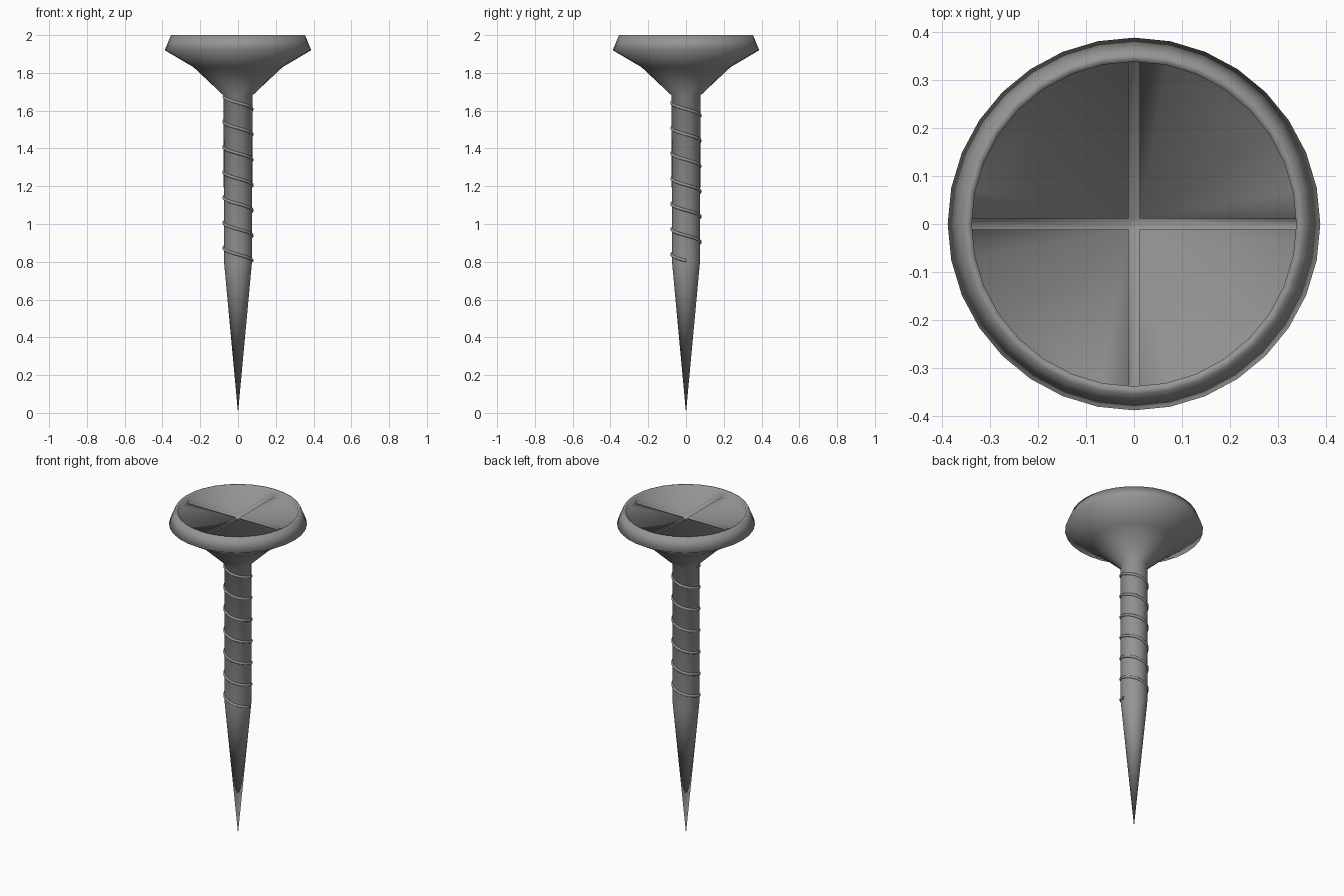
import bpy, bmesh, math

if "Cube" in bpy.data.objects:
    bpy.data.objects.remove(bpy.data.objects["Cube"])

SIDES = 32
STEP = 2 * math.pi / SIDES
R_DISH, Z_FLOOR, Z_SLOT, HALF = 0.338, 1.96, 1.93, 0.011

# dark grey metal
metal = bpy.data.materials.new("metal")
metal.diffuse_color = (0.3, 0.3, 0.3, 1)
metal.use_nodes = True
metal.node_tree.nodes["Principled BSDF"].inputs["Base Color"].default_value = metal.diffuse_color

bm = bmesh.new()


def polar(r, a, z):
    return bm.verts.new((r * math.cos(a), r * math.sin(a), z))


# screw body: tip, shank, flared head and rim
tip = bm.verts.new((0, 0, 0))
rings = [[polar(r, i * STEP, z) for i in range(SIDES)] for r, z in (
    (0.075, 0.81), (0.076, 1.68), (0.235, 1.83), (0.388, 1.92),
    (0.355, 2.0), (R_DISH, 1.998))]
for i in range(SIDES):
    j = (i + 1) % SIDES
    bm.faces.new((tip, rings[0][j], rings[0][i]))
    for a, b in zip(rings, rings[1:]):
        bm.faces.new((a[i], a[j], b[j], b[i]))
lip = rings[-1]

# recessed dish floor: four flat quadrants around a cross slot
edge = math.asin(HALF / R_DISH)
per = SIDES // 4
quads = []
for q in range(4):
    base = q * math.pi / 2
    angles = [edge] + [k * STEP for k in range(1, per)] + [math.pi / 2 - edge]
    arc = [polar(R_DISH, base + a, Z_FLOOR) for a in angles]
    corner = polar(HALF * math.sqrt(2), base + math.pi / 4, Z_FLOOR)
    bm.faces.new(arc + [corner])
    # dish wall
    for k in range(per):
        bm.faces.new((lip[q * per + k], lip[(q * per + k + 1) % SIDES],
                      arc[k + 1], arc[k]))
    # slot side walls
    low = [polar(R_DISH, base + edge, Z_SLOT),
           polar(HALF * math.sqrt(2), base + math.pi / 4, Z_SLOT),
           polar(R_DISH, base + math.pi / 2 - edge, Z_SLOT)]
    bm.faces.new((arc[0], corner, low[1], low[0]))
    bm.faces.new((corner, arc[-1], low[2], low[1]))
    quads.append((arc, low))
for q in range(4):
    (arc, low), (arc2, low2) = quads[q], quads[(q + 1) % 4]
    # slot ends and arm floors
    bm.faces.new((lip[(q + 1) * per % SIDES], arc2[0], arc[-1]))
    bm.faces.new((arc[-1], arc2[0], low2[0], low[2]))
    bm.faces.new((low[2], low2[0], low2[1], low[1]))
bm.faces.new([low[1] for _, low in quads])

bmesh.ops.recalc_face_normals(bm, faces=bm.faces[:])
for f in bm.faces:
    f.smooth = True
mesh = bpy.data.meshes.new("screw_body")
bm.to_mesh(mesh)
bm.free()
mesh.materials.append(metal)
bpy.context.collection.objects.link(bpy.data.objects.new("screw_body", mesh))

# helical thread around the shank
curve = bpy.data.curves.new("thread", 'CURVE')
curve.dimensions = '3D'
curve.bevel_depth = 0.008
curve.bevel_resolution = 2
curve.use_fill_caps = True
curve.materials.append(metal)
turns, steps = 6.5, 208
spline = curve.splines.new('POLY')
spline.points.add(steps)
for k, p in enumerate(spline.points):
    t = k / steps
    a = math.pi + 2 * math.pi * turns * t
    p.co = (0.075 * math.cos(a), 0.075 * math.sin(a), 1.675 - 0.87 * t, 1)
spline.use_smooth = True
bpy.context.collection.objects.link(bpy.data.objects.new("thread", curve))
